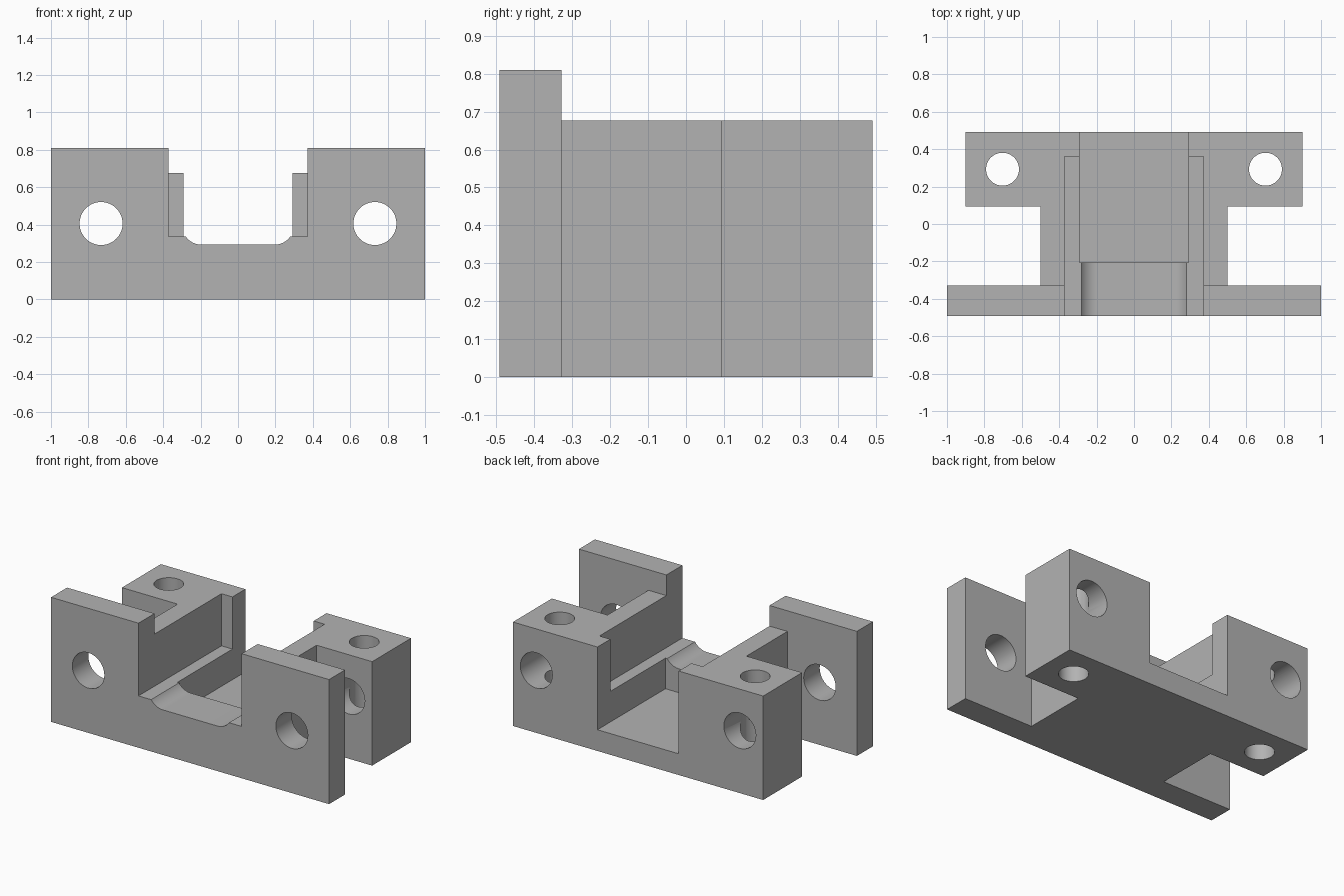
import bpy, bmesh, math
from mathutils import Vector

if "Cube" in bpy.data.objects:
    bpy.data.objects.remove(bpy.data.objects["Cube"], do_unlink=True)

grey = bpy.data.materials.new("plain grey")
grey.use_nodes = True
grey.diffuse_color = (0.45, 0.45, 0.45, 1)
grey.node_tree.nodes["Principled BSDF"].inputs["Base Color"].default_value = (0.45, 0.45, 0.45, 1)


def prism(name, points, axis, lo, hi):
    """Extrude a flat outline along the y or z axis."""
    def place(a, b, t):
        return Vector((a, t, b)) if axis == "y" else Vector((a, b, t))
    bm = bmesh.new()
    face = bm.faces.new([bm.verts.new(place(a, b, lo)) for a, b in points])
    new = bmesh.ops.extrude_face_region(bm, geom=[face])["geom"]
    verts = [v for v in new if isinstance(v, bmesh.types.BMVert)]
    bmesh.ops.translate(bm, verts=verts, vec=place(0, 0, hi - lo))
    bmesh.ops.recalc_face_normals(bm, faces=bm.faces)
    mesh = bpy.data.meshes.new(name)
    bm.to_mesh(mesh)
    bm.free()
    mesh.materials.append(grey)
    obj = bpy.data.objects.new(name, mesh)
    bpy.context.collection.objects.link(obj)
    return obj


def rect(x0, x1, y0, y1):
    return [(x0, y0), (x1, y0), (x1, y1), (x0, y1)]


def circle(x, y, r, n=64):
    return [(x + r * math.cos(math.tau * i / n), y + r * math.sin(math.tau * i / n)) for i in range(n)]


def cut(body, cutter):
    cutter.hide_render = True
    mod = body.modifiers.new("cut", "BOOLEAN")
    mod.operation, mod.solver, mod.object = "DIFFERENCE", "EXACT", cutter
    bpy.context.view_layer.objects.active = body
    bpy.ops.object.modifier_apply(modifier=mod.name)
    bpy.data.objects.remove(cutter, do_unlink=True)


FLANGE_BACK, BLOCK_FRONT, BLOCK_TOP = -0.328, 0.093, 0.676
LEDGE, LIP, FLOOR = 0.337, 0.293, 0.138

# Full block, then everything behind the flange lowered
body = prism("mounting_bracket", rect(-1, 1, -0.4925, 0.4925), "z", 0, 0.81)
cut(body, prism("rear_top_cut", rect(-1.2, 1.2, FLANGE_BACK, 0.7), "z", BLOCK_TOP, 1))

# Side recesses and bores, mirrored
for s in (-1, 1):
    recess = [(0.5, FLANGE_BACK), (1.2, FLANGE_BACK), (1.2, 0.7), (0.9, 0.7), (0.9, BLOCK_FRONT), (0.5, BLOCK_FRONT)]
    cut(body, prism("side_recess", [(s * x, y) for x, y in recess], "z", -0.1, 1))
    cut(body, prism("horizontal_bore", circle(s * 0.732, 0.406, 0.115), "y", -0.7, 0.7))
    cut(body, prism("vertical_bore", circle(s * 0.703, 0.293, 0.088), "z", -0.1, 1))

# Wide slot with a ledge, and the deeper pocket open at the back
cut(body, prism("wide_slot", rect(-0.371, 0.371, -0.7, 0.36), "z", LEDGE, 1))
cut(body, prism("deep_pocket", rect(-0.292, 0.292, -0.206, 0.7), "z", FLOOR, 1))

# Shallow channel across the front lip with rounded lower corners
half, flat = 0.28, 0.195
dx, dz = half - flat, LEDGE - LIP
r = (dx * dx + dz * dz) / (2 * dz)
sweep = math.asin(dx / r)
arc = [(flat + r * math.sin(sweep * i / 12), LIP + r - r * math.cos(sweep * i / 12)) for i in range(13)]
right = arc + [(half, 0.5)]
cut(body, prism("lip_channel", right + [(-x, z) for x, z in reversed(right)], "y", -0.7, -0.15))

bpy.ops.object.select_all(action="DESELECT")
body.select_set(True)
bpy.context.view_layer.objects.active = body
bpy.ops.object.shade_smooth_by_angle(angle=math.radians(25))
